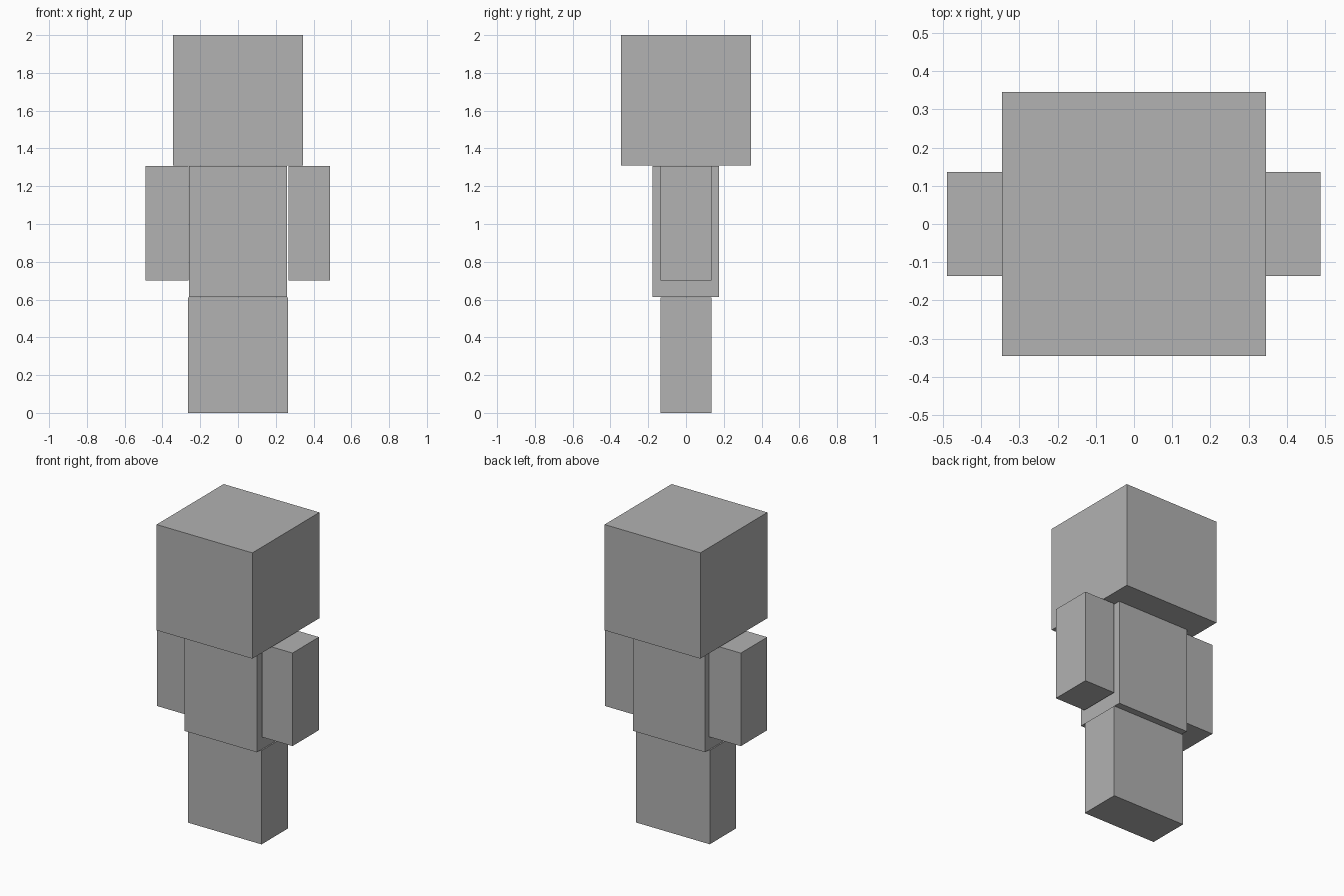
import bpy
import bmesh
from mathutils import Vector

if "Cube" in bpy.data.objects:
    bpy.data.objects.remove(bpy.data.objects["Cube"], do_unlink=True)

# Single plain grey
GREY = (0.445, 0.445, 0.445, 1.0)
grey = bpy.data.materials.new("plain_grey")
grey.use_nodes = True
grey.diffuse_color = GREY
grey.node_tree.nodes["Principled BSDF"].inputs["Base Color"].default_value = GREY


def block(name, low, high):
    """Flat-faced box between two opposite corners."""
    low, high = Vector(low), Vector(high)
    bm = bmesh.new()
    bmesh.ops.create_cube(bm, size=1)
    bmesh.ops.scale(bm, vec=high - low, verts=bm.verts)
    mesh = bpy.data.meshes.new(name)
    bm.to_mesh(mesh)
    bm.free()
    mesh.materials.append(grey)
    obj = bpy.data.objects.new(name, mesh)
    obj.location = (low + high) / 2
    bpy.context.collection.objects.link(obj)
    return obj


# Head, torso and joined legs
block("head", (-0.345, -0.345, 1.311), (0.345, 0.345, 2))
block("torso", (-0.26, -0.177, 0.614), (0.26, 0.175, 1.308))
block("legs", (-0.265, -0.136, 0), (0.265, 0.134, 0.611))

# Arms, the left one standing slightly clear of the torso
block("right_arm", (-0.49, -0.136, 0.7), (-0.262, 0.136, 1.306))
block("left_arm", (0.268, -0.136, 0.7), (0.488, 0.136, 1.306))
